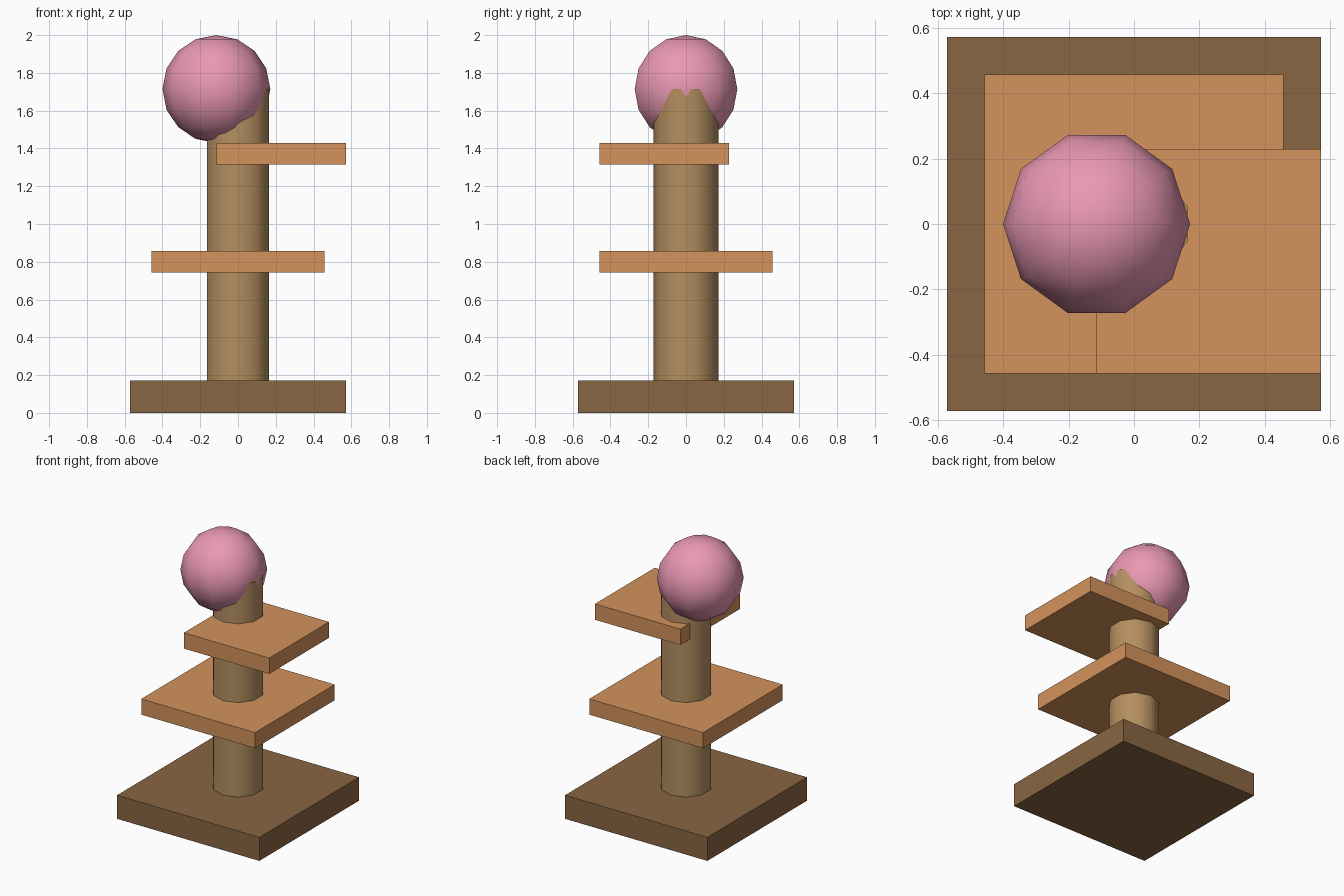
import bpy
from math import radians

if "Cube" in bpy.data.objects:
    bpy.data.objects.remove(bpy.data.objects["Cube"])


def linear(c):
    return c / 12.92 if c <= 0.04045 else ((c + 0.055) / 1.055) ** 2.4


def material(name, r, g, b):
    mat = bpy.data.materials.new(name)
    mat.diffuse_color = (*(linear(v / 255) for v in (r, g, b)), 1)
    mat.use_nodes = True
    mat.node_tree.nodes["Principled BSDF"].inputs["Base Color"].default_value = mat.diffuse_color
    return mat


def finish(name, mat, smooth=False):
    obj = bpy.context.object
    obj.name = name
    obj.data.materials.append(mat)
    if smooth:
        bpy.ops.object.shade_smooth_by_angle(angle=radians(50))
    return obj


def slab(name, mat, centre, width, z0, z1):
    bpy.ops.mesh.primitive_cube_add(size=1, location=(*centre, (z0 + z1) / 2))
    bpy.context.object.scale = (width, width, z1 - z0)
    bpy.ops.object.transform_apply(location=False, rotation=False, scale=True)
    return finish(name, mat)


dark_wood = material("dark_wood", 137, 102, 67)
light_wood = material("light_wood", 212, 147, 92)
rope = material("rope", 180, 143, 96)
pink = material("pink", 233, 152, 178)

# Square foot and the two square shelves, the upper one off-centre
slab("base", dark_wood, (0, 0), 1.143, 0, 0.171)
slab("lower_shelf", light_wood, (0, 0), 0.914, 0.743, 0.857)
slab("upper_shelf", light_wood, (0.2286, -0.1143), 0.6857, 1.314, 1.429)

# Ten-sided post, its top buried in the ball
POST_BOTTOM, POST_TOP = 0.171, 1.714
bpy.ops.mesh.primitive_cylinder_add(
    vertices=10, radius=0.1714, depth=POST_TOP - POST_BOTTOM,
    location=(0, 0, (POST_BOTTOM + POST_TOP) / 2))
finish("post", rope, smooth=True)

# Low-poly ball, turned so that a vertex points along x
bpy.ops.mesh.primitive_uv_sphere_add(
    segments=10, ring_count=8, radius=0.2857,
    location=(-0.1143, 0, 1.7143), rotation=(0, 0, radians(90)))
finish("ball", pink, smooth=True)
